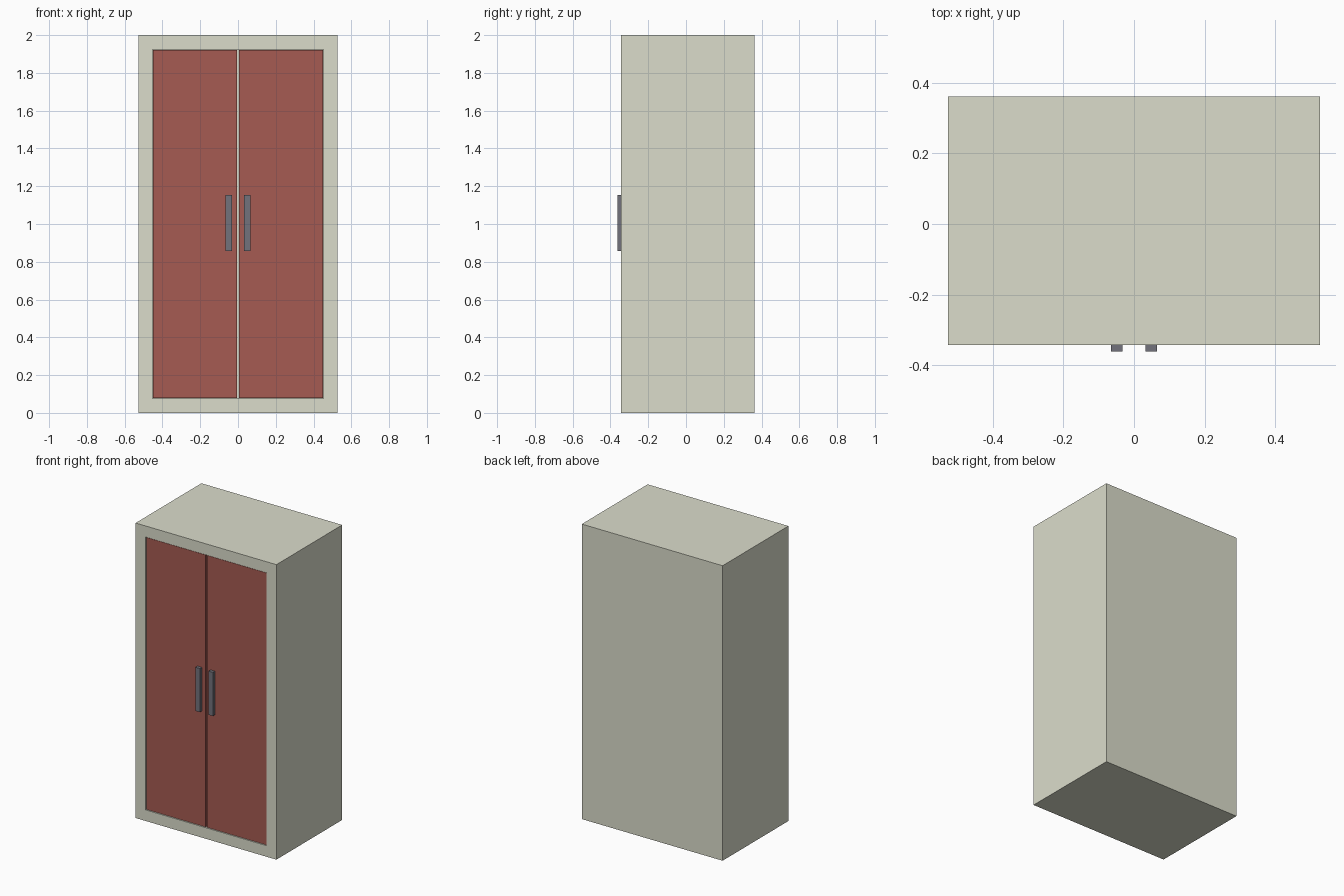
import bpy, bmesh
from mathutils import Vector

if "Cube" in bpy.data.objects:
    bpy.data.objects.remove(bpy.data.objects["Cube"])


def material(name, rgb):
    m = bpy.data.materials.new(name)
    m.diffuse_color = (*rgb, 1)
    m.use_nodes = True
    m.node_tree.nodes["Principled BSDF"].inputs["Base Color"].default_value = m.diffuse_color
    return m


def finish(bm, name, mat):
    mesh = bpy.data.meshes.new(name)
    bm.to_mesh(mesh)
    bm.free()
    mesh.materials.append(mat)
    ob = bpy.data.objects.new(name, mesh)
    bpy.context.collection.objects.link(ob)
    return ob


def box_bm(lo, hi):
    bm = bmesh.new()
    bmesh.ops.create_cube(bm, size=1)
    lo, hi = Vector(lo), Vector(hi)
    for v in bm.verts:
        v.co = (lo + hi) / 2 + v.co * (hi - lo)
    return bm


W, FRONT, BACK, H = 0.528, -0.343, 0.362, 2.0
WALL = 0.075

cream = material("cream", (0.71, 0.72, 0.60))
red = material("red", (0.38, 0.105, 0.085))
steel = material("steel", (0.17, 0.17, 0.20))

# Hollow cabinet: inset the front face, then push it inward
bm = box_bm((-W, FRONT, 0), (W, BACK, H))
front = min(bm.faces, key=lambda f: f.calc_center_median().y)
bmesh.ops.inset_region(bm, faces=[front], thickness=WALL, use_even_offset=True)
depth = BACK - FRONT - WALL
inner = bmesh.ops.extrude_discrete_faces(bm, faces=[front])["faces"][0]
bmesh.ops.translate(bm, verts=inner.verts, vec=(0, depth, 0))
bmesh.ops.recalc_face_normals(bm, faces=bm.faces)
finish(bm, "cabinet_body", cream)

# Pair of doors and bar handles, slightly recessed in the frame
for name, s in (("left", -1), ("right", 1)):
    xs = sorted((s * 0.004, s * 0.450))
    finish(box_bm((xs[0], FRONT + 0.003, 0.078), (xs[1], FRONT + 0.04, 1.922)),
           name + "_door", red)
    xs = sorted((s * 0.032, s * 0.065))
    finish(box_bm((xs[0], -0.362, 0.857), (xs[1], FRONT + 0.003, 1.153)),
           name + "_handle", steel)
